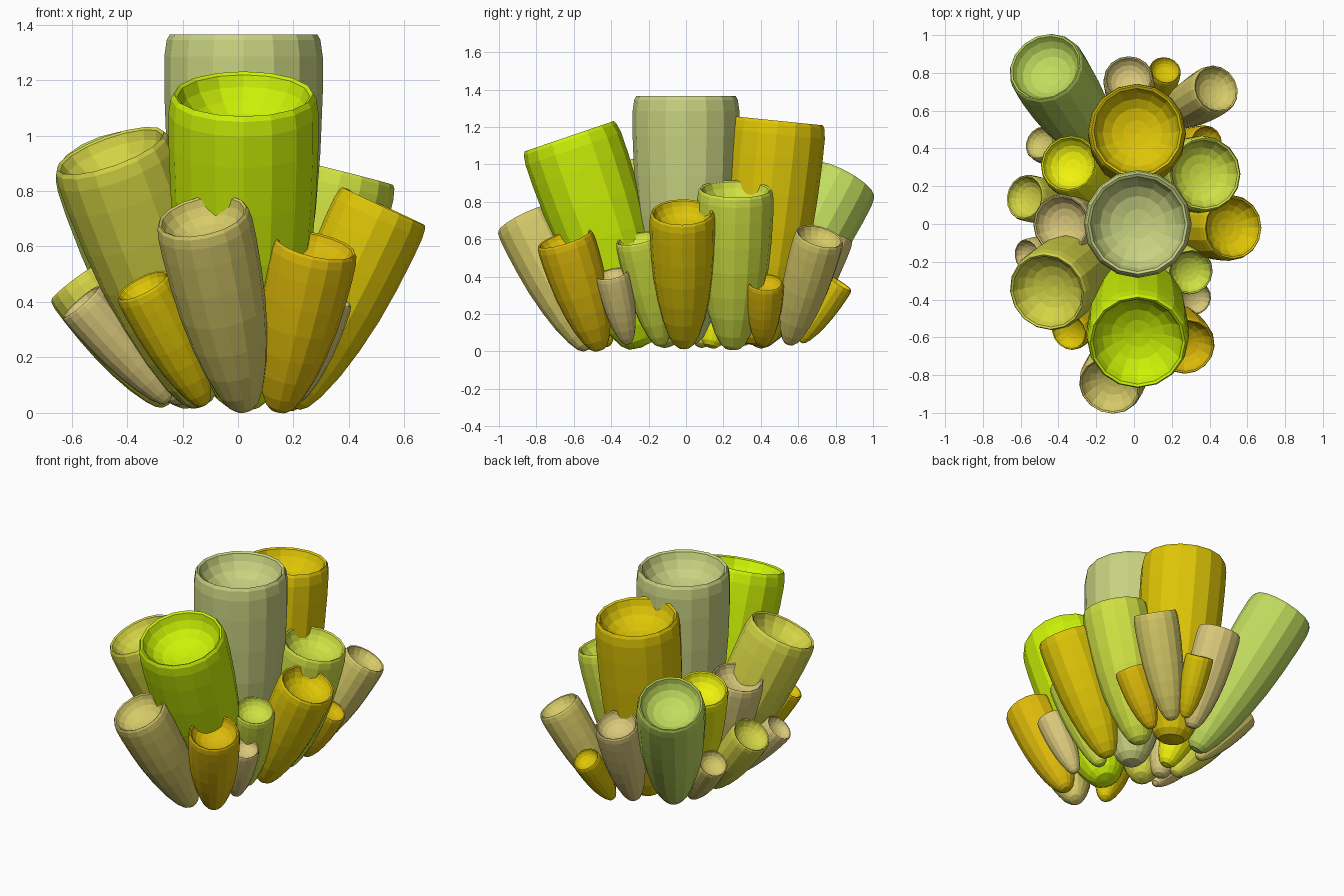
import bpy, bmesh, math
from mathutils import Vector

if "Cube" in bpy.data.objects:
    bpy.data.objects.remove(bpy.data.objects["Cube"])

SIDES = 16
# outer wall: (fraction of length, fraction of radius)
OUTER = [(0.008, .20), (.035, .33), (.10, .48), (.22, .66), (.36, .80),
         (.52, .91), (.68, .97), (.84, 1.0), (.94, 1.0), (.985, .97), (1.0, .93)]
# bowl inside: (depth in radii, fraction of radius)
INNER = [(.03, .88), (.18, .82), (.34, .70), (.46, .52), (.53, .28)]


def material(name, rgb):
    m = bpy.data.materials.new(name)
    m.diffuse_color = (*[c ** 2.2 for c in rgb], 1)
    m.use_nodes = True
    m.node_tree.nodes["Principled BSDF"].inputs["Base Color"].default_value = m.diffuse_color
    return m


def tube(name, top, base, radius, mat, blunt=1.0):
    """Tapered tube with a bowl in its mouth, from base tip to rim centre; blunt < 1 fattens the foot."""
    top, base = Vector(top), Vector(base)
    radius *= 1.02
    axis = top - base
    length = axis.length
    axis.normalize()
    u = Vector((0, -1, 0)).cross(axis).normalized()
    v = axis.cross(u)
    rows = [(t * length, f ** blunt * radius if t < .9 else f * radius) for t, f in OUTER]
    rows += [(length - d * radius, f * radius) for d, f in INNER]
    bm = bmesh.new()
    rings = []
    for h, r in rows:
        ring = []
        for i in range(SIDES):
            a = 2 * math.pi * i / SIDES
            ring.append(bm.verts.new(base + axis * h + (u * math.cos(a) + v * math.sin(a)) * r))
        rings.append(ring)
    for a, b in zip(rings, rings[1:]):
        for i in range(SIDES):
            j = (i + 1) % SIDES
            bm.faces.new((a[i], a[j], b[j], b[i]))
    tip = bm.verts.new(base)
    floor = bm.verts.new(top - axis * radius * .56)
    for i in range(SIDES):
        j = (i + 1) % SIDES
        bm.faces.new((tip, rings[0][j], rings[0][i]))
        bm.faces.new((floor, rings[-1][i], rings[-1][j]))
    me = bpy.data.meshes.new(name)
    bm.to_mesh(me)
    bm.free()
    me.materials.append(mat)
    bpy.context.collection.objects.link(bpy.data.objects.new(name, me))


sage = material("sage", (.78, .82, .50))
lime = material("lime", (.80, .95, .06))
gold = material("gold", (.87, .77, .06))
amber = material("amber", (.86, .72, .07))
olive = material("olive", (.83, .83, .28))
leaf = material("leaf", (.75, .86, .37))
fresh = material("fresh_green", (.81, .88, .27))
yellow = material("yellow", (.94, .95, .08))
tan = material("tan", (.84, .79, .41))
beige = material("beige", (.85, .78, .48))

# tall tubes down the middle
tube("centre_tube", (.02, 0, 1.365), (.02, 0, .03), .28, sage)
tube("front_tall_tube", (.02, -.625, 1.15), (.02, -.24, .02), .265, lime, .9)
tube("back_tall_tube", (.015, .492, 1.233), (.015, .37, .03), .254, gold, .75)

# medium tubes
tube("left_front_tube", (-.46, -.36, .945), (-.13, -.09, .03), .216, olive)
tube("left_back_tube", (-.47, .832, .915), (-.17, .37, .03), .204, leaf)
tube("right_tube", (.525, -.02, .745), (.19, -.01, .02), .172, gold)
tube("right_back_tube", (.375, .265, .868), (.16, .25, .01), .2, fresh)
tube("left_inner_tube", (-.345, .32, .785), (-.14, .13, .02), .158, yellow)
tube("left_middle_tube", (-.385, 0, .75), (-.2, 0, .03), .158, beige)
tube("front_low_tube", (-.128, -.857, .71), (.025, -.52, .01), .17, tan)
tube("front_right_tube", (.28, -.65, .605), (.145, -.46, .005), .154, amber)

# small tubes around the edge
tube("back_low_tube", (-.03, .77, .635), (0, .54, .05), .132, beige)
tube("back_right_tube", (.435, .715, .615), (.16, .55, .04), .132, tan)
tube("right_low_tube", (.30, -.255, .605), (.15, -.13, .03), .124, fresh)
tube("front_left_small_tube", (-.345, -.57, .46), (-.12, -.42, .03), .105, gold)
tube("left_small_tube", (-.567, -.17, .40), (-.25, -.1, .04), .09, beige)
tube("left_low_tube", (-.58, .14, .475), (-.25, .08, .03), .122, olive)
tube("left_back_small_tube", (-.5, .43, .375), (-.25, .3, .04), .093, tan)
tube("back_small_tube", (.165, .815, .37), (.11, .61, .05), .085, gold)
tube("right_back_small_tube", (.385, .425, .37), (.2, .41, .03), .097, amber)
tube("right_small_tube", (.325, -.395, .415), (.2, -.31, .04), .09, beige)
